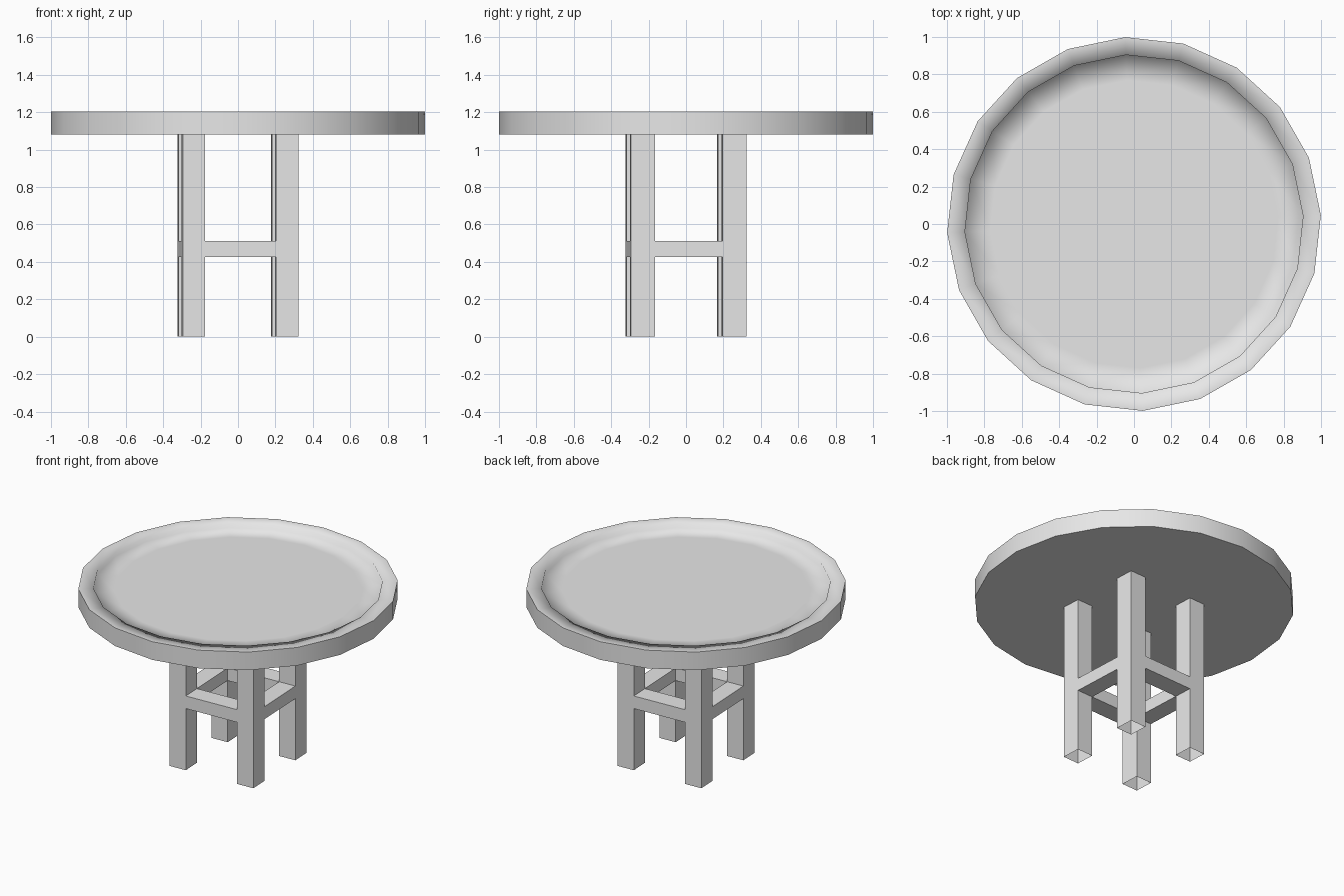
import bpy, bmesh, math
from mathutils import Matrix

cube = bpy.data.objects.get("Cube")
if cube:
    bpy.data.objects.remove(cube, do_unlink=True)

GREY = (0.8, 0.8, 0.8, 1)
grey = bpy.data.materials.new("plain grey")
grey.use_nodes = True
grey.diffuse_color = GREY
grey.node_tree.nodes["Principled BSDF"].inputs["Base Color"].default_value = GREY

TURN = math.radians(2.7)  # the whole table is turned slightly
SIDES = 20


def finish(bm, name):
    bmesh.ops.rotate(bm, verts=bm.verts, cent=(0, 0, 0),
                     matrix=Matrix.Rotation(TURN, 3, 'Z'))
    mesh = bpy.data.meshes.new(name)
    bm.to_mesh(mesh)
    bm.free()
    mesh.materials.append(grey)
    obj = bpy.data.objects.new(name, mesh)
    bpy.context.collection.objects.link(obj)
    return obj


def box(name, x, y, z, open_ends=False):
    bm = bmesh.new()
    bmesh.ops.create_cube(bm, size=1)
    for v in bm.verts:
        v.co = [lo + (c + 0.5) * (hi - lo) for c, (lo, hi) in zip(v.co, (x, y, z))]
    if open_ends:
        ends = [f for f in bm.faces if abs(f.normal.z) > 0.5]
        bmesh.ops.delete(bm, geom=ends, context='FACES_ONLY')
    return finish(bm, name)


def span(side, inner, outer):
    return tuple(sorted((side * inner, side * outer)))


# Round top: outer band, flat rim, short inner wall and recessed floor
bm = bmesh.new()
profile = [(1.0, 1.08), (1.0, 1.205), (0.905, 1.205), (0.905, 1.175), (0.77, 1.175)]
rings = []
for radius, z in profile:
    rings.append([bm.verts.new((radius * math.cos(math.tau * i / SIDES),
                                radius * math.sin(math.tau * i / SIDES), z))
                  for i in range(SIDES)])
for low, high in zip(rings, rings[1:]):
    for i in range(SIDES):
        j = (i + 1) % SIDES
        bm.faces.new((low[i], low[j], high[j], high[i]))
bm.faces.new(rings[-1])
bm.faces.new(rings[0][::-1])
for face in bm.faces:
    face.smooth = True
outer = set(rings[0]) | set(rings[1])
for edge in bm.edges:
    a, b = edge.verts
    if a in outer and b in outer and abs(a.co.z - b.co.z) < 0.01:
        edge.smooth = False
finish(bm, "table_top")

# Four square legs, hollow and open at the foot
LEG_X, LEG_Y = (0.19, 0.31), (0.18, 0.31)
for sy, depth in ((-1, "front"), (1, "back")):
    for sx, side in ((1, "left"), (-1, "right")):
        box(f"{depth}_{side}_leg", span(sx, *LEG_X), span(sy, *LEG_Y), (0, 1.08), True)

# Stretchers flush with the outer faces of the legs
RAIL_Z = (0.425, 0.512)
for s, name in ((-1, "front"), (1, "back")):
    box(f"{name}_stretcher", (-LEG_X[0], LEG_X[0]), span(s, *LEG_Y), RAIL_Z)
for s, name in ((1, "left"), (-1, "right")):
    box(f"{name}_stretcher", span(s, *LEG_X), (-LEG_Y[0], LEG_Y[0]), RAIL_Z)
